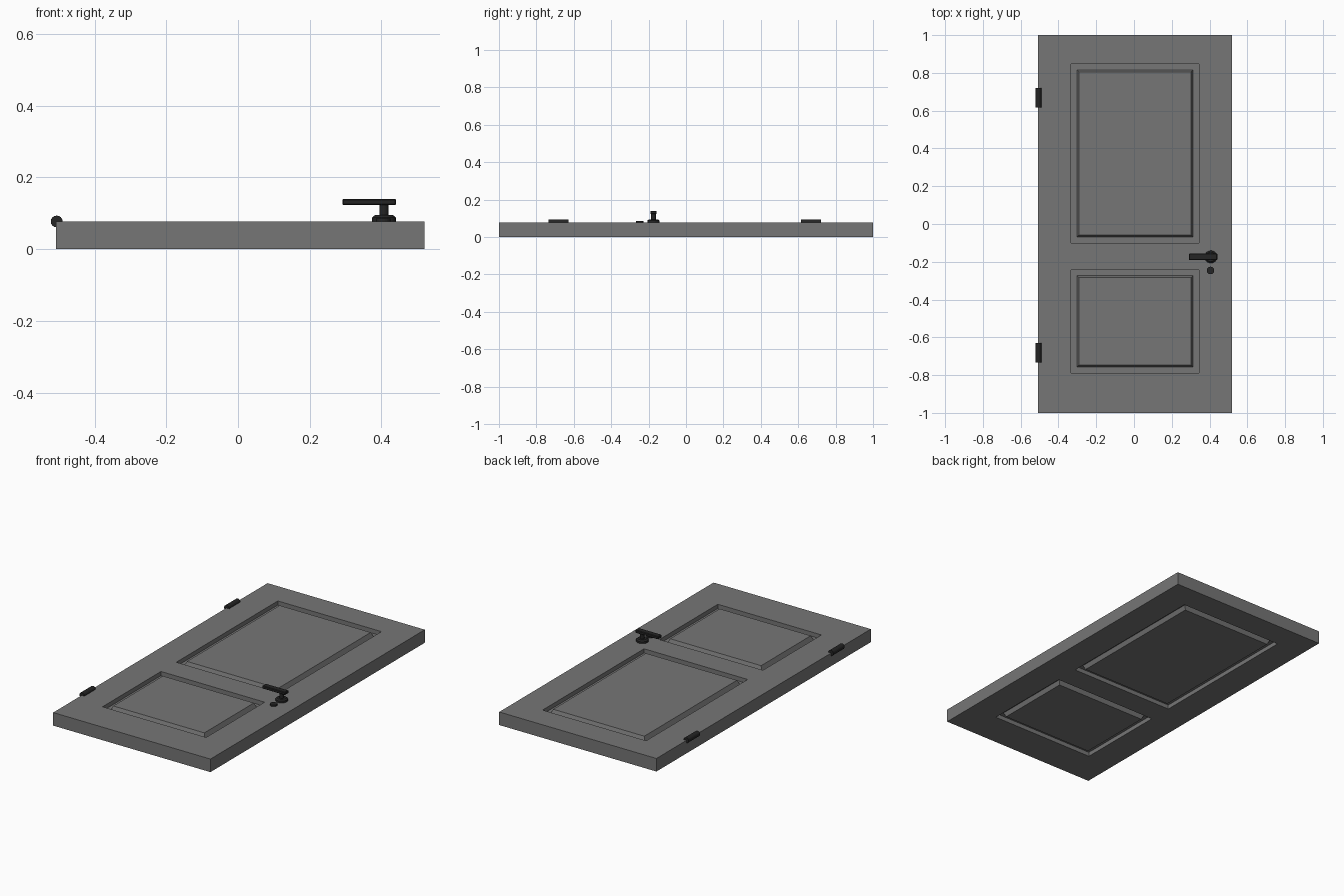
import bpy, bmesh, math
from mathutils import Matrix, Vector

if "Cube" in bpy.data.objects:
    bpy.data.objects.remove(bpy.data.objects["Cube"])

T = 0.077                                   # slab thickness
XS = [-0.507, -0.333, 0.344, 0.52]          # stile lines
YS = [-1.0, -0.788, -0.243, -0.10, 0.847, 1.0]  # rail lines


def material(name, value):
    m = bpy.data.materials.new(name)
    m.diffuse_color = (value, value, value, 1)
    m.use_nodes = True
    m.node_tree.nodes["Principled BSDF"].inputs["Base Color"].default_value = m.diffuse_color
    return m


GREY = material("door_grey", 0.18)
BLACK = material("hardware_black", 0.018)


def finish(bm, name, mat):
    bmesh.ops.recalc_face_normals(bm, faces=bm.faces)
    me = bpy.data.meshes.new(name)
    bm.to_mesh(me)
    bm.free()
    me.materials.append(mat)
    ob = bpy.data.objects.new(name, me)
    bpy.context.collection.objects.link(ob)
    return ob


def lathe(name, profile, loc, sides=24, rot=None):
    """Closed solid of revolution from (radius, height) points."""
    bm = bmesh.new()
    rings = []
    for r, h in profile:
        rings.append([bm.verts.new((r * math.cos(a), r * math.sin(a), h))
                      for a in (2 * math.pi * i / sides for i in range(sides))])
    for a, b in zip(rings, rings[1:]):
        for i in range(sides):
            j = (i + 1) % sides
            bm.faces.new((a[i], a[j], b[j], b[i]))
    bm.faces.new(rings[0][::-1])
    bm.faces.new(rings[-1])
    if rot:
        bm.transform(rot)
    bm.transform(Matrix.Translation(loc))
    return finish(bm, name, BLACK)


# Door slab: grid of stiles and rails, thickened
bm = bmesh.new()
v = [[bm.verts.new((x, y, 0)) for x in XS] for y in YS]
for j in range(len(YS) - 1):
    for i in range(len(XS) - 1):
        bm.faces.new((v[j][i], v[j][i + 1], v[j + 1][i + 1], v[j + 1][i]))
ext = bmesh.ops.extrude_face_region(bm, geom=bm.faces[:], use_keep_orig=True)
bmesh.ops.translate(bm, vec=(0, 0, T),
                    verts=[e for e in ext["geom"] if isinstance(e, bmesh.types.BMVert)])
bmesh.ops.recalc_face_normals(bm, faces=bm.faces)
bm.normal_update()

# Raised panels on both faces: straight recess, flat groove, bevelled field
panels = []
for f in bm.faces:
    c = f.calc_center_median()
    if abs(f.normal.z) > 0.9 and XS[1] < c.x < XS[2]:
        if YS[1] < c.y < YS[2] or YS[3] < c.y < YS[4]:
            panels.append(f)
DEPTH = 0.025
sunk = bmesh.ops.extrude_discrete_faces(bm, faces=panels)["faces"]
for f in sunk:
    inward = Vector((0, 0, -DEPTH if f.calc_center_median().z > T / 2 else DEPTH))
    bmesh.ops.translate(bm, vec=inward, verts=f.verts[:])
bm.normal_update()
bmesh.ops.inset_individual(bm, faces=sunk, thickness=0.043, depth=0)
bm.normal_update()
bmesh.ops.inset_individual(bm, faces=sunk, thickness=0.015, depth=0)
for f in sunk:
    outward = Vector((0, 0, DEPTH if f.calc_center_median().z > T / 2 else -DEPTH))
    bmesh.ops.translate(bm, vec=outward, verts=f.verts[:])
finish(bm, "door_slab", GREY)

# Handle rose, neck and keyhole cover
HX, HY = 0.407, -0.174
lathe("handle_rose", [(0.033, T - 0.005), (0.033, 0.088), (0.025, 0.095)], (HX, HY, 0))
lathe("handle_neck", [(0.0125, 0.09), (0.0125, 0.126)], (HX, HY, 0), 16)
lathe("keyhole_cover", [(0.02, T - 0.005), (0.02, 0.086)], (HX - 0.002, -0.246, 0))

# Lever
bm = bmesh.new()
bmesh.ops.create_cube(bm, size=1)
bm.transform(Matrix.Translation((0.366, HY, 0.1315)) @ Matrix.Diagonal((0.15, 0.034, 0.017, 1)))
bmesh.ops.bevel(bm, geom=bm.edges[:], offset=0.003, segments=1, affect='EDGES')
finish(bm, "handle_lever", BLACK)

# Hinge barrels
for name, y in (("upper_hinge", 0.668), ("lower_hinge", -0.682)):
    lathe(name, [(0.0165, -0.0525), (0.0165, 0.0525)], (-0.5055, y, T), 16,
          Matrix.Rotation(math.pi / 2, 4, 'X'))
